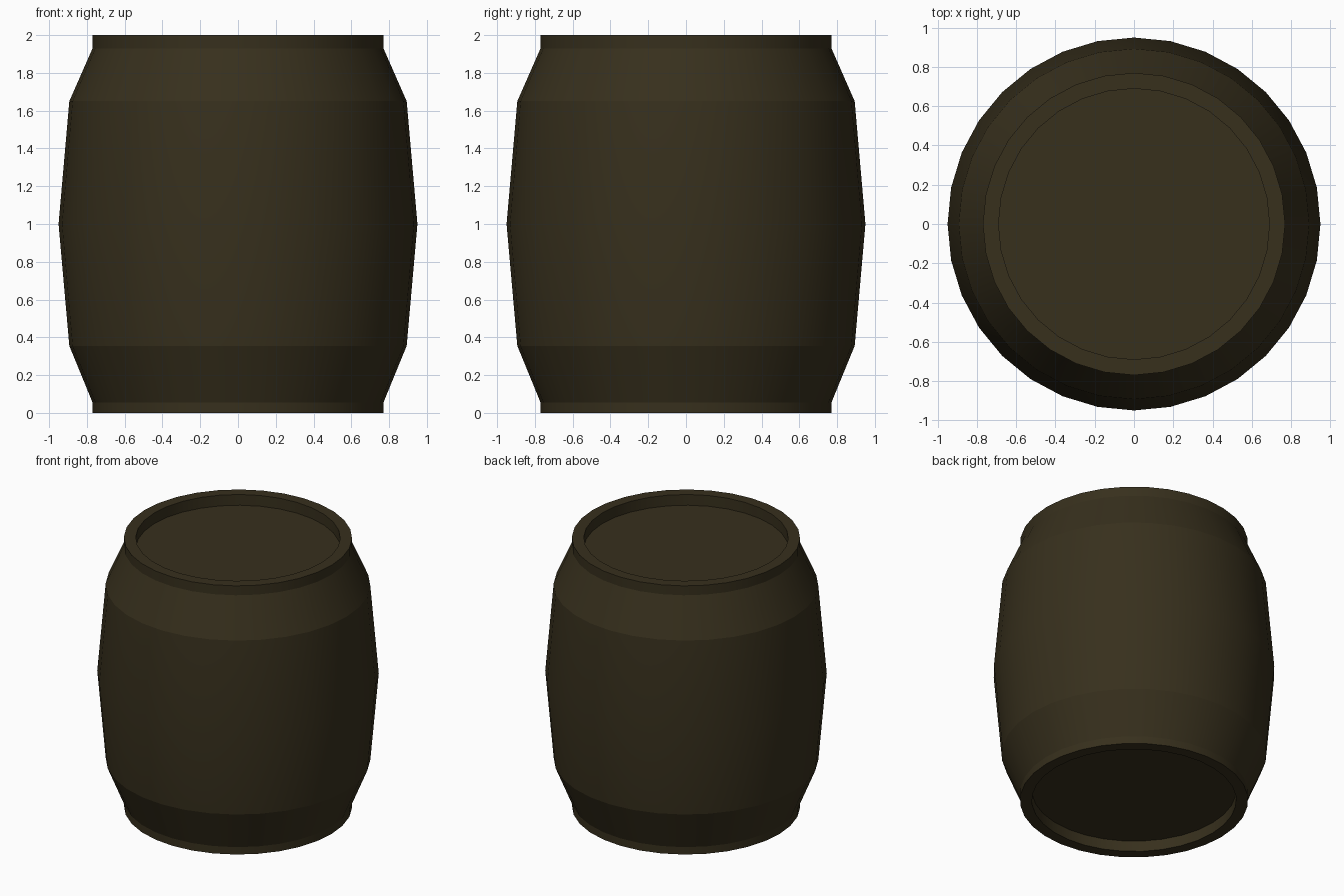
import bpy, bmesh, math

if "Cube" in bpy.data.objects:
    bpy.data.objects.remove(bpy.data.objects["Cube"])

SIDES = 32

# Half profile (radius, height) from the bottom recess, round the outside, to the top recess
profile = [(0.69, 0.08), (0.69, 0.0), (0.77, 0.0), (0.77, 0.055), (0.893, 0.355),
           (0.95, 1.0),
           (0.893, 1.65), (0.77, 1.93), (0.77, 2.0), (0.69, 2.0), (0.69, 1.92)]

# Wood material
wood = bpy.data.materials.new("dark_wood")
wood.diffuse_color = (0.038, 0.029, 0.012, 1)
wood.use_nodes = True
wood.node_tree.nodes["Principled BSDF"].inputs["Base Color"].default_value = wood.diffuse_color

# Spin the profile into rings, bridge them, cap both recessed lids
bm = bmesh.new()
rings = [[bm.verts.new((r * math.cos(2 * math.pi * i / SIDES),
                        r * math.sin(2 * math.pi * i / SIDES), z))
          for i in range(SIDES)] for r, z in profile]
for low, high in zip(rings, rings[1:]):
    for i in range(SIDES):
        j = (i + 1) % SIDES
        bm.faces.new((low[i], low[j], high[j], high[i]))
bm.faces.new(rings[0][::-1])
bm.faces.new(rings[-1])
bmesh.ops.recalc_face_normals(bm, faces=bm.faces)

mesh = bpy.data.meshes.new("barrel")
bm.to_mesh(mesh)
bm.free()
mesh.materials.append(wood)
barrel = bpy.data.objects.new("barrel", mesh)
bpy.context.collection.objects.link(barrel)

# Smooth round the staves, sharp at the bands and rims
bpy.context.view_layer.objects.active = barrel
barrel.select_set(True)
bpy.ops.object.shade_smooth_by_angle(angle=math.radians(14))
